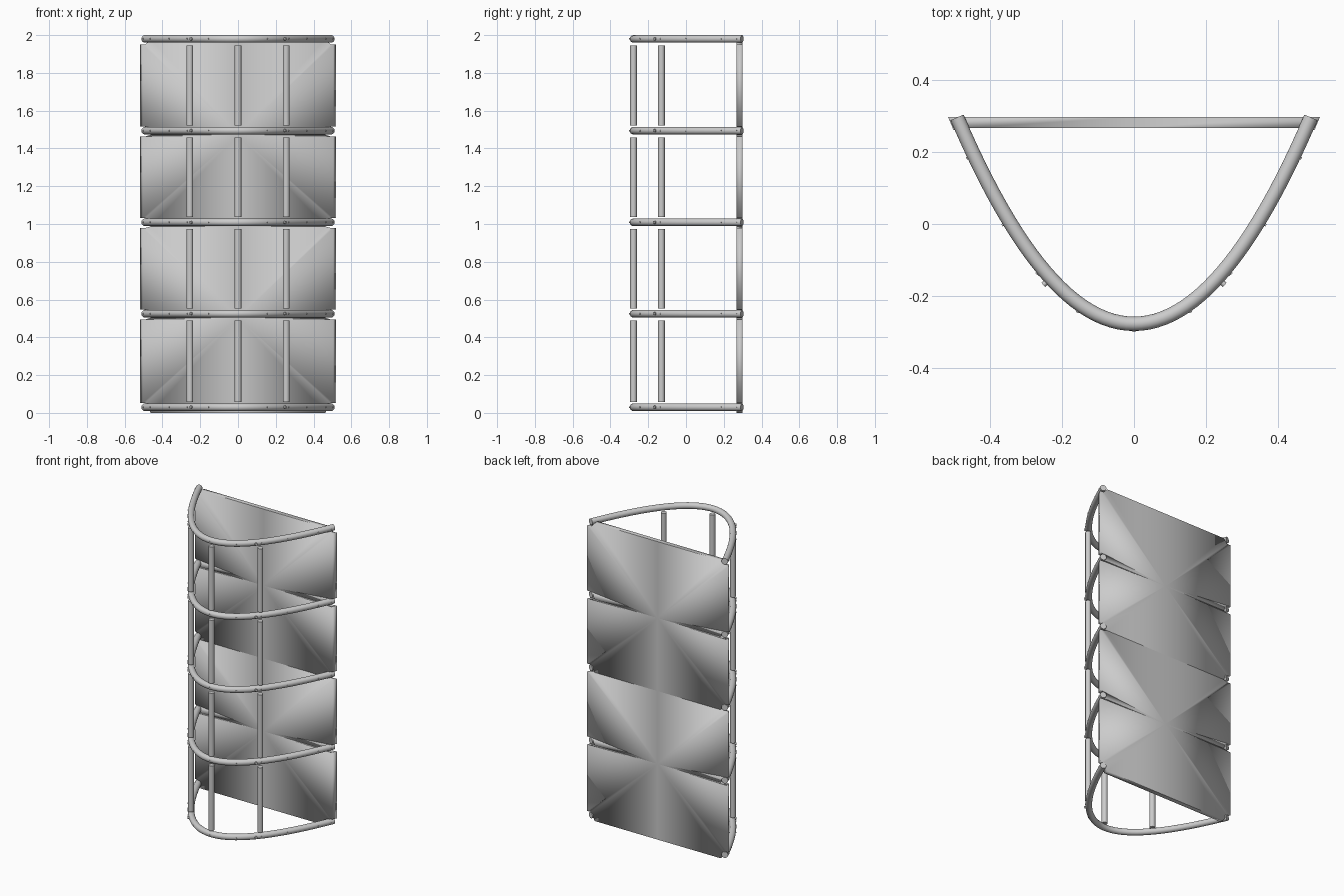
import bpy, bmesh, math
from mathutils import Vector

if "Cube" in bpy.data.objects:
    bpy.data.objects.remove(bpy.data.objects["Cube"])

APEX_Y, A, END_X = -0.278, 2.365, 0.493
TUBE_R = 0.020
RING_Z = [0.03, 0.525, 1.009, 1.494, 1.98]


def arc(x):
    return APEX_Y + A * x * x


def outward(x):
    return Vector((2 * A * x, -1, 0)).normalized()


def make_object(name, bm, angle=40):
    bmesh.ops.recalc_face_normals(bm, faces=bm.faces)
    me = bpy.data.meshes.new(name)
    bm.to_mesh(me)
    bm.free()
    ob = bpy.data.objects.new(name, me)
    bpy.context.collection.objects.link(ob)
    if angle is None:
        me.shade_smooth()
        return
    bpy.ops.object.select_all(action='DESELECT')
    ob.select_set(True)
    bpy.context.view_layer.objects.active = ob
    bpy.ops.object.shade_smooth_by_angle(angle=math.radians(angle))


def curved_rail(name, z, sides=16, steps=48):
    bm = bmesh.new()
    rows = []
    for i in range(steps + 1):
        x = END_X * (2 * i / steps - 1)
        n = outward(x)
        centre = Vector((x, arc(x), z))
        rows.append([bm.verts.new(centre + TUBE_R * (math.cos(t) * n + Vector((0, 0, math.sin(t)))))
                     for t in (2 * math.pi * k / sides for k in range(sides))])
    for a, b in zip(rows, rows[1:]):
        for k in range(sides):
            j = (k + 1) % sides
            bm.faces.new((a[k], a[j], b[j], b[k]))
    bm.faces.new(rows[0])
    bm.faces.new(rows[-1])
    make_object(name, bm)


def add_rod(bm, start, end, r, sides=16):
    d = end - start
    m = d.to_track_quat('Z', 'Y').to_matrix().to_4x4()
    m.translation = (start + end) / 2
    bmesh.ops.create_cone(bm, cap_ends=True, segments=sides, radius1=r, radius2=r,
                          depth=d.length, matrix=m)


def back_panel(name, z0, z1, f0, f1, hub_low):
    # slab with corners notched around the rail ends and slanted side edges;
    # faces fan out from a middle point, crisp only along top and bottom
    half = [(0, z0), (0.462, z0), (0.49, f0), (0.518, f0), (0.518, f1), (0.49, f1), (0.462, z1), (0, z1)]
    outline = half + [(-x, z) for x, z in reversed(half[1:-1])]
    n = len(outline)
    hub = 0 if hub_low else len(half) - 1
    bm = bmesh.new()

    def loop(y, inset):
        return [bm.verts.new((x - math.copysign(inset, x) if abs(x) > 0.5 else x, y, z))
                for x, z in outline]
    back, front = loop(0.298, 0), loop(0.268, 0.013)
    for ring in (back, front):
        for k in range(1, n - 1):
            bm.faces.new((ring[hub], ring[(hub + k) % n], ring[(hub + k + 1) % n]))
    for i in range(n):
        j = (i + 1) % n
        bm.faces.new((back[i], back[j], front[j], front[i]))
        level = outline[i][1] == outline[j][1]
        for ring in (back, front):
            bm.edges.get((ring[i], ring[j])).smooth = not level
    make_object(name, bm, None)


# Curved rails with their rivets
for i, z in enumerate(RING_Z):
    curved_rail(f"curved_rail_{i + 1}", z)
    bm = bmesh.new()
    for x, r, h in ((0, .004, .003), (.146, .004, .003), (.255, .004, .003), (.232, .008, .008),
                    (.348, .004, .003), (.446, .004, .003), (.483, .004, .003)):
        for s in ((1, -1) if x else (1,)):
            c = Vector((s * x, arc(x), z))
            n = outward(s * x)
            add_rod(bm, c + n * (TUBE_R - .004), c + n * (TUBE_R + h), r, 10)
    make_object(f"rail_rivets_{i + 1}", bm)

# Upright bars and back panels between the rails
for i in range(4):
    lo, hi = RING_Z[i], RING_Z[i + 1]
    for side, x in (("left", -0.255), ("middle", 0), ("right", 0.255)):
        bm = bmesh.new()
        y = -0.13 if x else -0.278
        add_rod(bm, Vector((x, y, lo + 0.028)), Vector((x, y, hi - 0.036)), 0.018)
        make_object(f"upright_{side}_{i + 1}", bm)
    z0 = 0.0 if i == 0 else lo - 0.022
    back_panel(f"back_panel_{i + 1}", z0, hi - 0.022 if i < 3 else hi,
               lo + 0.023, hi - 0.03, i % 2 == 1)
